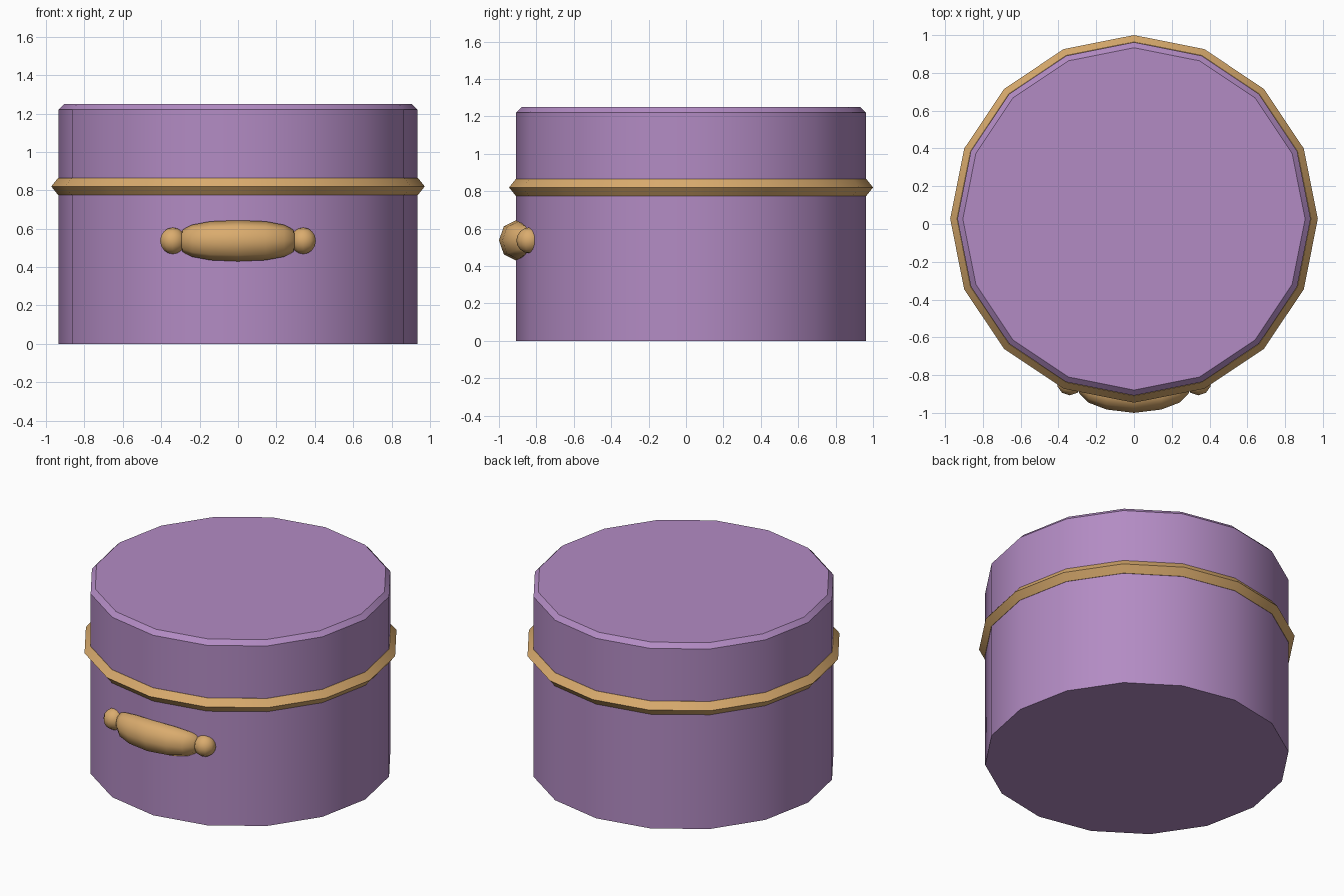
import bpy, bmesh, math
from mathutils import Vector

if "Cube" in bpy.data.objects:
    bpy.data.objects.remove(bpy.data.objects["Cube"])


def material(name, rgb):
    m = bpy.data.materials.new(name)
    m.diffuse_color = (*rgb, 1)
    m.use_nodes = True
    m.node_tree.nodes["Principled BSDF"].inputs["Base Color"].default_value = m.diffuse_color
    return m


purple = material("purple", (0.45, 0.26, 0.55))
gold = material("gold", (0.70, 0.41, 0.155))

CY = 0.027      # centre of the round box
SIDES = 16


def loft(name, rings, mat, angle, closed=False):
    """Skin a list of equal-length point rings, capping the ends unless closed."""
    bm = bmesh.new()
    loops = [[bm.verts.new(p) for p in ring] for ring in rings]
    pairs = list(zip(loops, loops[1:]))
    if closed:
        pairs.append((loops[-1], loops[0]))
    for a, b in pairs:
        n = len(a)
        for i in range(n):
            j = (i + 1) % n
            bm.faces.new((a[i], a[j], b[j], b[i]))
    if not closed:
        bm.faces.new(loops[0][::-1])
        bm.faces.new(loops[-1])
    bmesh.ops.recalc_face_normals(bm, faces=bm.faces)
    return finish(name, bm, mat, angle)


def finish(name, bm, mat, angle):
    me = bpy.data.meshes.new(name)
    bm.to_mesh(me)
    bm.free()
    me.materials.append(mat)
    ob = bpy.data.objects.new(name, me)
    bpy.context.collection.objects.link(ob)
    bpy.ops.object.select_all(action='DESELECT')
    ob.select_set(True)
    bpy.context.view_layer.objects.active = ob
    bpy.ops.object.shade_smooth_by_angle(angle=math.radians(angle))
    return ob


def disc(r, z):
    return [(r * math.cos(math.tau * i / SIDES),
             CY + r * math.sin(math.tau * i / SIDES), z) for i in range(SIDES)]


# Round box with bevelled top rim
loft("box_body", [disc(0.935, 0), disc(0.935, 1.22), disc(0.906, 1.25)], purple, 30)

# Pointed trim band around the lid seam
loft("trim_band", [disc(0.90, 0.775), disc(0.937, 0.775), disc(0.973, 0.82),
                   disc(0.937, 0.865), disc(0.90, 0.865)], gold, 30, closed=True)

# Handle grip: swollen bar bent along the front; (x, axis y, y radius, z radius)
half = [(0.145, -0.896, 0.086, 0.101), (0.24, -0.873, 0.073, 0.083),
        (0.288, -0.845, 0.053, 0.060), (0.297, -0.842, 0.036, 0.040)]
stations = [(-x, y, a, b) for x, y, a, b in reversed(half)] + [(0, -0.91, 0.09, 0.107)] + half
HZ = 0.537
grip = [[(x, y + a * math.cos(math.tau * i / 8), HZ + b * math.sin(math.tau * i / 8))
         for i in range(8)] for x, y, a, b in stations]
loft("handle_grip", grip, gold, 60)

# Ball ends of the handle
for side, label in ((-1, "left"), (1, "right")):
    bm = bmesh.new()
    bmesh.ops.create_uvsphere(bm, u_segments=10, v_segments=8, radius=0.069)
    bmesh.ops.translate(bm, verts=bm.verts, vec=Vector((side * 0.34, -0.838, HZ)))
    finish("handle_ball_" + label, bm, gold, 60)
